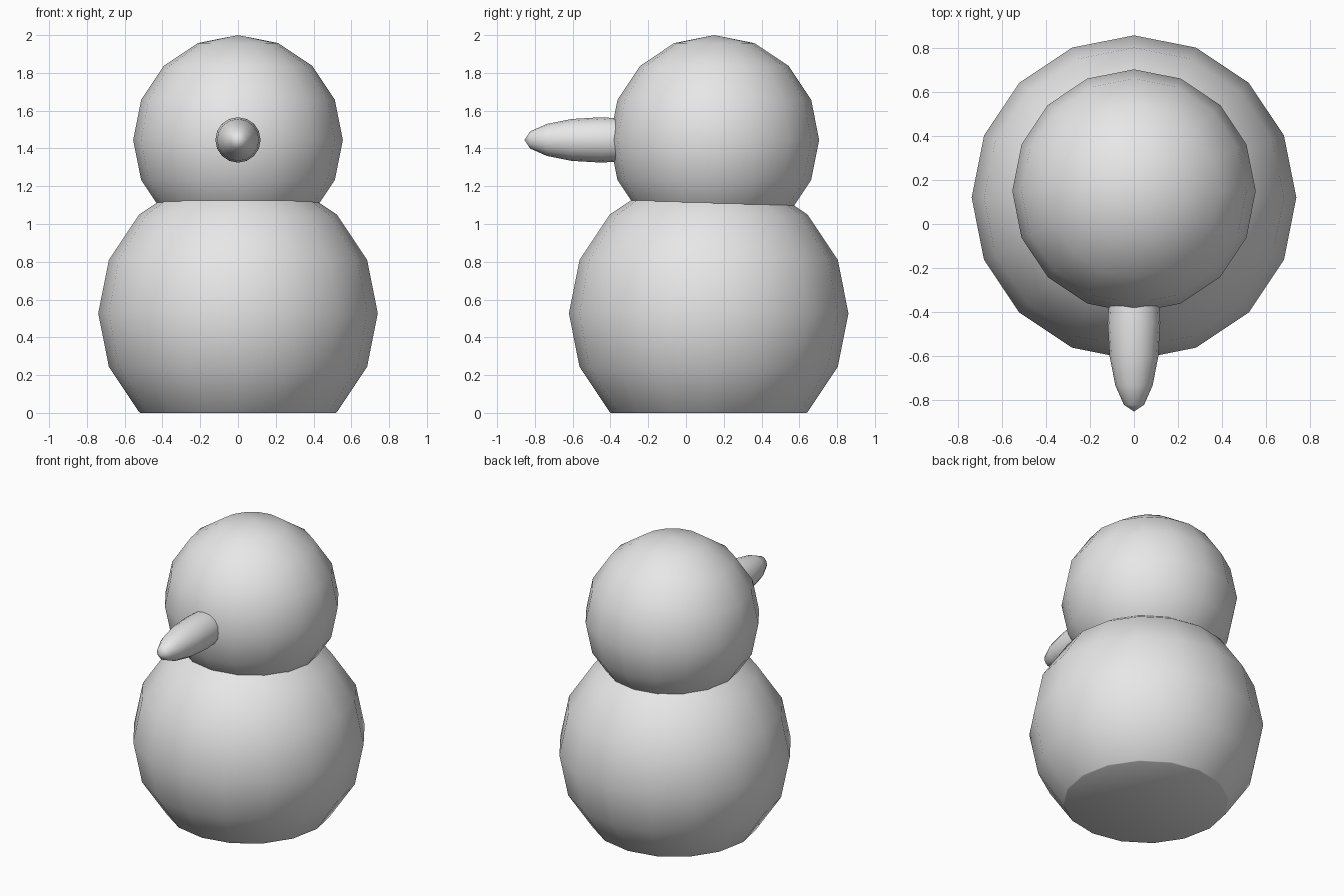
import bpy
import bmesh
import math
from mathutils import Matrix, Vector

cube = bpy.data.objects.get("Cube")
if cube:
    bpy.data.objects.remove(cube, do_unlink=True)

# Single plain colour
snow = bpy.data.materials.new("snow_grey")
snow.use_nodes = True
snow.diffuse_color = (0.8, 0.8, 0.8, 1)
snow.node_tree.nodes["Principled BSDF"].inputs["Base Color"].default_value = (0.8, 0.8, 0.8, 1)


def ball(name, centre, radii, tilt=0, flat_base=False):
    """Smooth 16 x 8 sphere, optionally stretched, tilted or cut flat at z = 0."""
    bm = bmesh.new()
    bmesh.ops.create_uvsphere(bm, u_segments=16, v_segments=8, radius=1)
    bm.transform(Matrix.Translation(centre) @ Matrix.Rotation(tilt, 4, "X")
                 @ Matrix.Diagonal(Vector(radii)).to_4x4())
    if flat_base:
        # Remove everything under the floor and close the opening
        geom = bm.verts[:] + bm.edges[:] + bm.faces[:]
        cut = bmesh.ops.bisect_plane(bm, geom=geom, dist=0.0001, plane_co=(0, 0, 0),
                                     plane_no=(0, 0, -1), clear_outer=True)
        rim = [e for e in cut["geom_cut"] if isinstance(e, bmesh.types.BMEdge)]
        bmesh.ops.contextual_create(bm, geom=rim)
    bmesh.ops.recalc_face_normals(bm, faces=bm.faces[:])
    mesh = bpy.data.meshes.new(name)
    bm.to_mesh(mesh)
    bm.free()
    mesh.materials.append(snow)
    obj = bpy.data.objects.new(name, mesh)
    bpy.context.collection.objects.link(obj)
    bpy.ops.object.select_all(action="DESELECT")
    obj.select_set(True)
    bpy.context.view_layer.objects.active = obj
    bpy.ops.object.shade_smooth_by_angle(angle=math.radians(45))
    return obj


# Big lower ball standing on a flat base
ball("body", (0, 0.12, 0.527), (0.74, 0.74, 0.74), flat_base=True)
# Smaller upper ball sunk into the body
ball("head", (0, 0.15, 1.445), (0.555, 0.555, 0.555))
# Long pointed nose facing forward
ball("nose", (0, -0.45, 1.445), (0.12, 0.12, 0.405), tilt=math.pi / 2)
